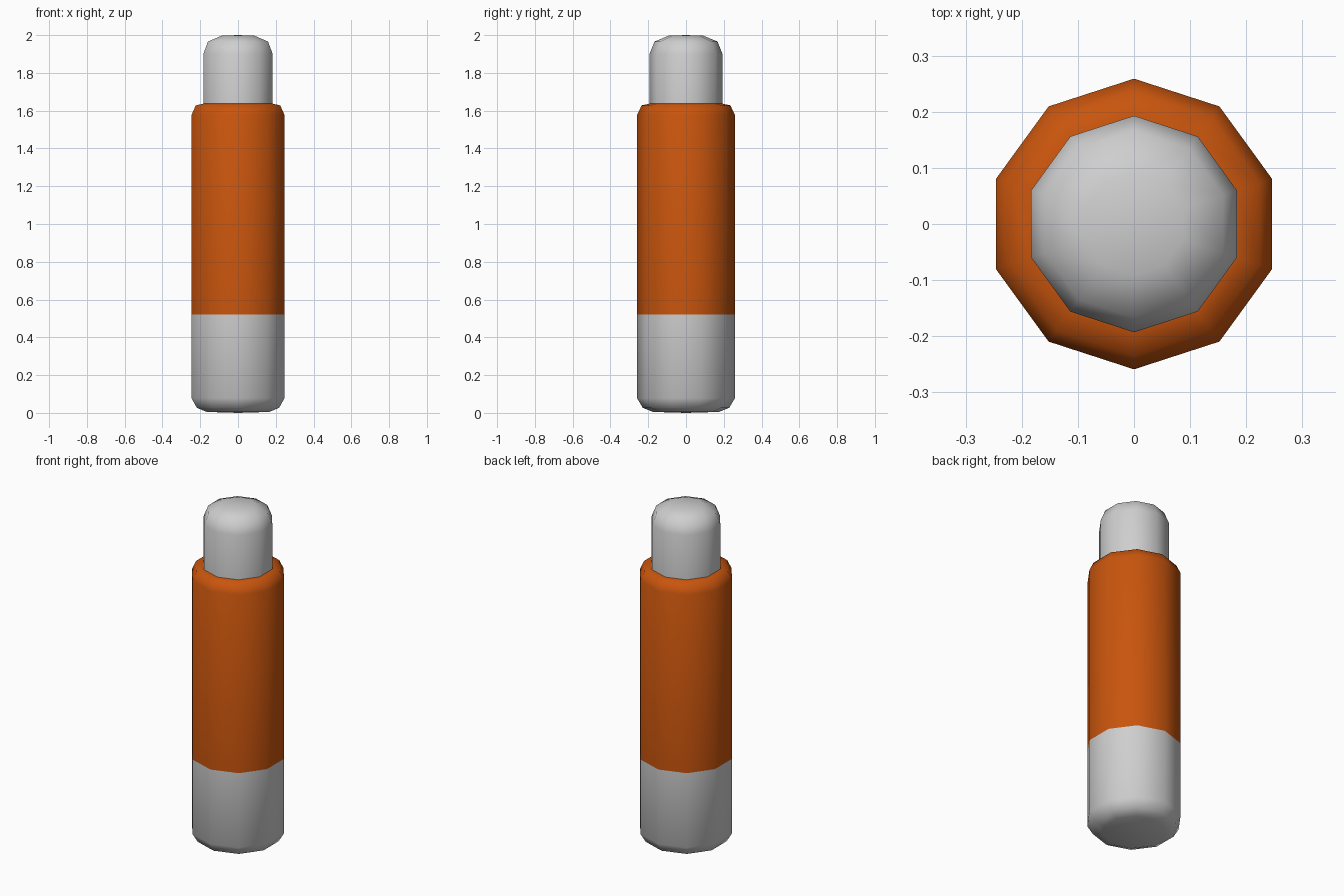
import bpy, bmesh, math

if "Cube" in bpy.data.objects:
    bpy.data.objects.remove(bpy.data.objects["Cube"])

def material(name, rgb):
    m = bpy.data.materials.new(name)
    m.diffuse_color = (*rgb, 1)
    m.use_nodes = True
    m.node_tree.nodes["Principled BSDF"].inputs["Base Color"].default_value = m.diffuse_color
    return m

grey = material("light grey", (0.62, 0.62, 0.62))
orange = material("burnt orange", (0.58, 0.09, 0.004))
SIDES = 10

def lathe(name, profile, mat):
    """Ten-sided turned part; radius 0 ends become a single pole point."""
    bm = bmesh.new()
    rings = []
    for r, z in profile:
        if r == 0:
            rings.append([bm.verts.new((0, 0, z))] * SIDES)
        else:
            angles = [math.radians(90 + 360 * k / SIDES) for k in range(SIDES)]
            rings.append([bm.verts.new((r * math.cos(a), r * math.sin(a), z)) for a in angles])
    for low, high in zip(rings, rings[1:]):
        for k in range(SIDES):
            n = (k + 1) % SIDES
            quad = [low[k], low[n], high[n], high[k]]
            bm.faces.new(list(dict.fromkeys(quad)))
    for f in bm.faces:
        f.smooth = True
    bm.normal_update()
    me = bpy.data.meshes.new(name)
    bm.to_mesh(me)
    bm.free()
    me.materials.append(mat)
    ob = bpy.data.objects.new(name, me)
    bpy.context.collection.objects.link(ob)
    return ob

# Grey base with rounded bottom edge
lathe("base", [(0, 0), (0.174, 0.005), (0.229, 0.027), (0.259, 0.078), (0.259, 0.52)], grey)

# Orange sleeve with rounded shoulder, closing in on the tip
lathe("sleeve", [(0.259, 0.52), (0.259, 1.577), (0.235, 1.628), (0.193, 1.637)], orange)

# Grey rounded tip
lathe("tip", [(0.193, 1.6), (0.193, 1.90), (0.167, 1.966), (0.091, 1.997), (0, 2.0)], grey)
